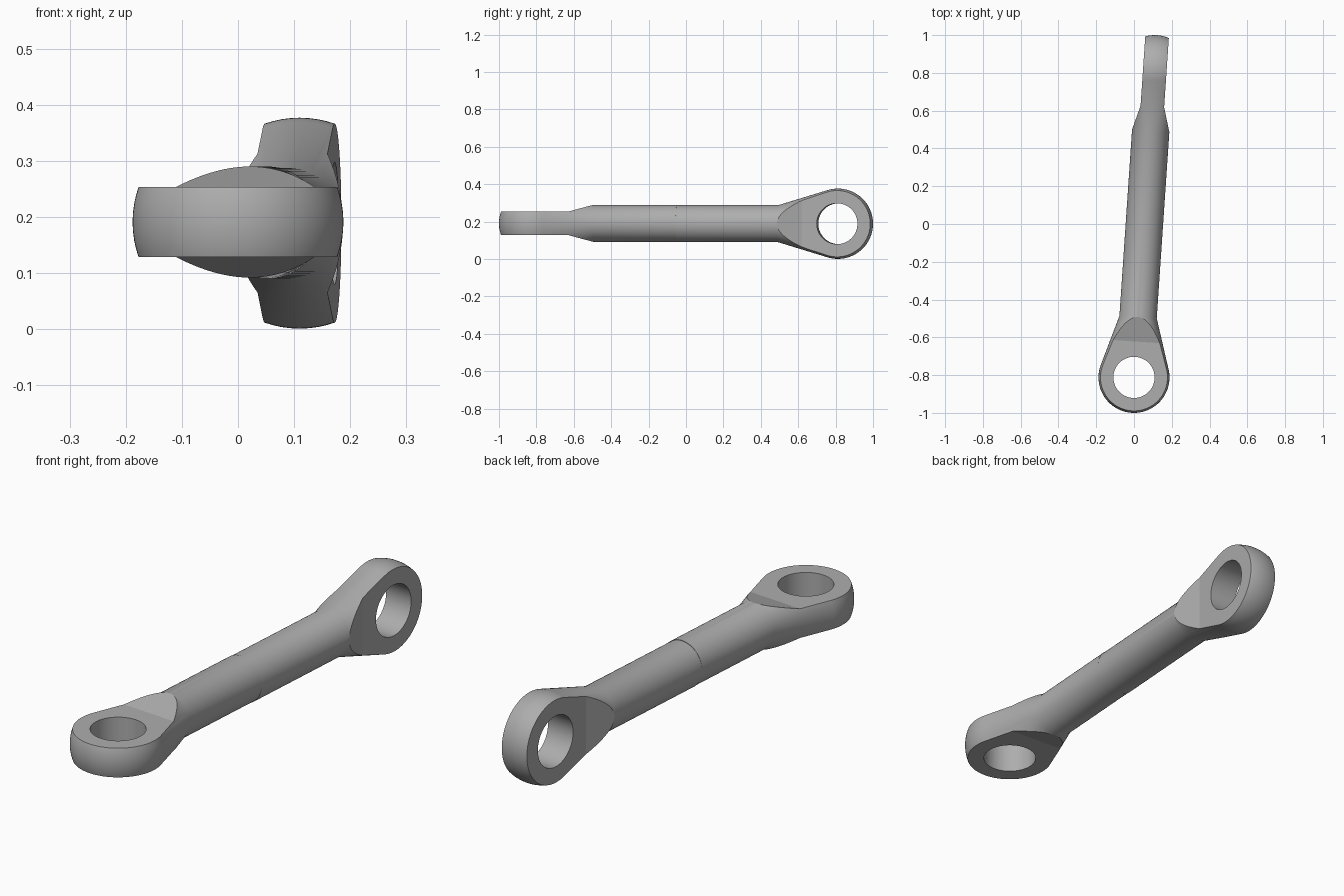
import bpy, bmesh, math
from mathutils import Matrix, Vector

if "Cube" in bpy.data.objects:
    bpy.data.objects.remove(bpy.data.objects["Cube"])

BALL, ROD, HOLE, FLAT = 0.188, 0.099, 0.109, 0.0625   # radii and half thickness
NECK, STEP = 0.32, 0.19                               # distances from eye centre
SEGMENTS = 72

steel = bpy.data.materials.new("steel grey")
steel.use_nodes = True
grey = (0.42, 0.42, 0.42, 1)
steel.diffuse_color = grey
steel.node_tree.nodes["Principled BSDF"].inputs["Base Color"].default_value = grey


def make_object(name, bm):
    bmesh.ops.recalc_face_normals(bm, faces=bm.faces)
    mesh = bpy.data.meshes.new(name)
    bm.to_mesh(mesh)
    bm.free()
    mesh.materials.append(steel)
    obj = bpy.data.objects.new(name, mesh)
    bpy.context.collection.objects.link(obj)
    return obj


def turned_blank(name, length):
    """Ball, tangent cone and rod, revolved around y."""
    tangent = math.acos(BALL / math.hypot(NECK, ROD)) + math.atan2(ROD, NECK)
    steps = 28
    angles = [math.pi + (tangent - math.pi) * i / steps for i in range(steps + 1)]
    points = [(BALL * math.sin(a), BALL * math.cos(a)) for a in angles]
    points += [(ROD, NECK), (ROD, length), (0, length)]
    bm = bmesh.new()
    verts = [bm.verts.new((r, y, 0)) for r, y in points]
    edges = [bm.edges.new(pair) for pair in zip(verts, verts[1:])]
    bmesh.ops.spin(bm, geom=verts + edges, cent=(0, 0, 0), axis=(0, 1, 0),
                   angle=math.tau, steps=SEGMENTS, use_duplicate=False)
    bmesh.ops.remove_doubles(bm, verts=bm.verts, dist=1e-5)
    return make_object(name, bm)


def side_envelope():
    """Side outline that flattens the ball and ramps up to the rod."""
    slope = (ROD - FLAT) / (NECK - STEP)
    upper = [(-0.4, FLAT), (STEP, FLAT), (0.4, FLAT + slope * (0.4 - STEP)), (1.2, 0.2)]
    outline = upper + [(y, -z) for y, z in reversed(upper)]
    bm = bmesh.new()
    face = bm.faces.new([bm.verts.new((-0.4, y, z)) for y, z in outline])
    out = bmesh.ops.extrude_face_region(bm, geom=[face])
    moved = [v for v in out["geom"] if isinstance(v, bmesh.types.BMVert)]
    bmesh.ops.translate(bm, verts=moved, vec=(0.8, 0, 0))
    return make_object("side_envelope", bm)


def pin_cutter():
    bm = bmesh.new()
    bmesh.ops.create_cone(bm, cap_ends=True, segments=64, radius1=HOLE,
                          radius2=HOLE, depth=0.6)
    return make_object("pin_cutter", bm)


def cut(obj, cutter, operation):
    cutter.hide_render = True
    mod = obj.modifiers.new("cut", "BOOLEAN")
    mod.operation, mod.object, mod.solver = operation, cutter, "EXACT"
    bpy.context.view_layer.objects.active = obj
    bpy.ops.object.modifier_apply(modifier=mod.name)
    bpy.data.objects.remove(cutter)


def rod_half(name, length, matrix):
    obj = turned_blank(name, length)
    cut(obj, side_envelope(), "INTERSECT")
    cut(obj, pin_cutter(), "DIFFERENCE")
    bpy.ops.object.select_all(action="DESELECT")
    obj.select_set(True)
    bpy.context.view_layer.objects.active = obj
    bpy.ops.object.shade_smooth_by_angle(angle=math.radians(25))
    # Large machined faces stay flat
    for poly in obj.data.polygons:
        if poly.area > 0.007:
            poly.use_smooth = False
    obj.matrix_world = matrix


front = Vector((0, -0.812, 0.191))
back = Vector((0.11, 0.812, 0.189))
yaw = Matrix.Rotation(-math.atan2(back.x - front.x, back.y - front.y), 4, "Z")
quarter = Matrix.Rotation(math.pi / 2, 4, "Y")
length = (back - front).length

# Flat eye at the front, upright eye at the back
rod_half("front_rod_end", length * 0.47, Matrix.Translation(front) @ yaw)
rod_half("back_rod_end", length * 0.53, Matrix.Translation(back) @ yaw
         @ Matrix.Rotation(math.pi, 4, "Z") @ quarter)
